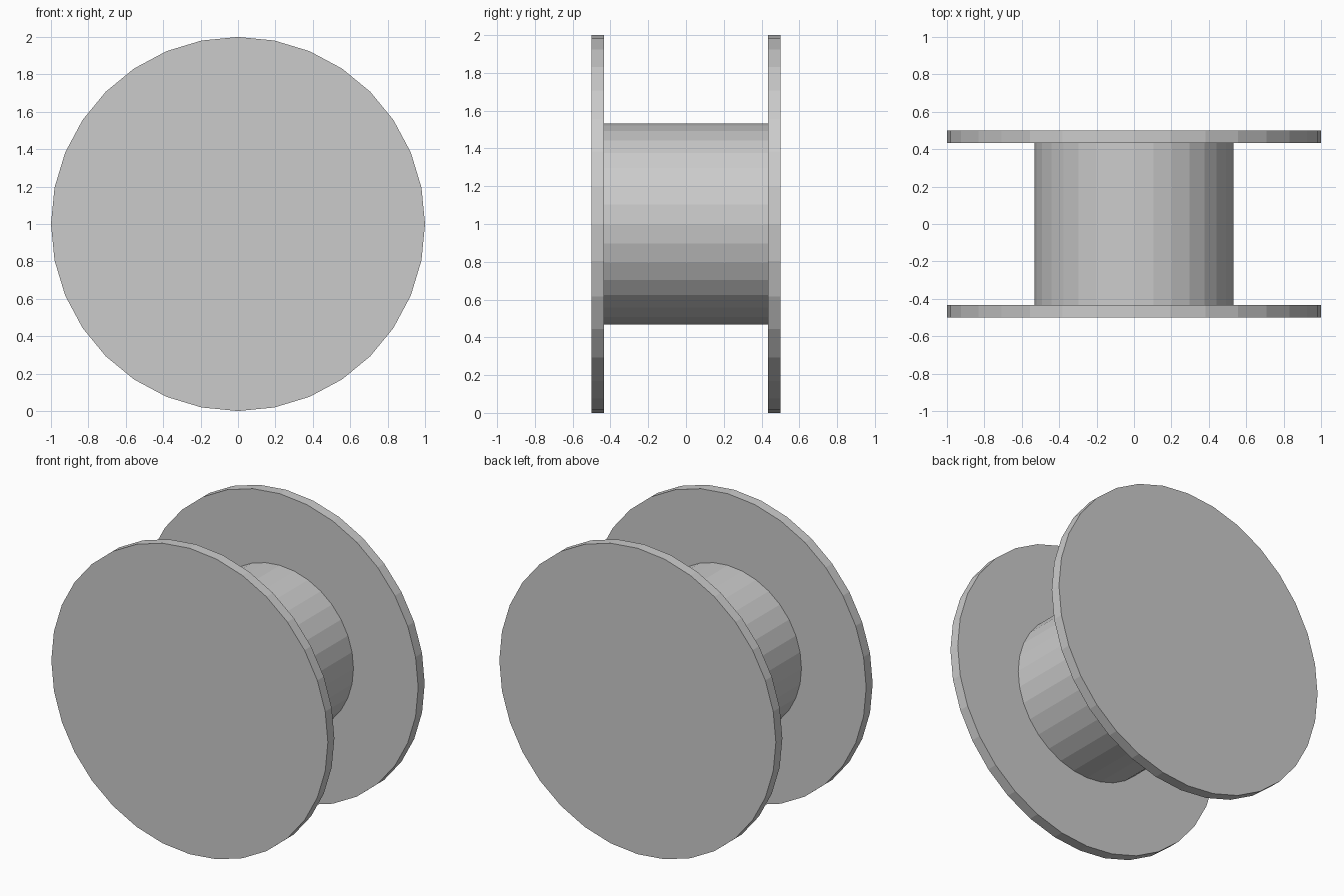
import bpy, bmesh
from math import sin, cos, tau

if "Cube" in bpy.data.objects:
    bpy.data.objects.remove(bpy.data.objects["Cube"])

SIDES = 32
# Spool profile along y: (y, radius)
PROFILE = [(-0.5, 1.0), (-0.433, 1.0), (-0.433, 0.532),
           (0.433, 0.532), (0.433, 1.0), (0.5, 1.0)]


def ring(bm, y, r):
    return [bm.verts.new((r * sin(tau * i / SIDES), y, 1 + r * cos(tau * i / SIDES)))
            for i in range(SIDES)]


# Spool: two flanges and a core as one closed lathed shell
bm = bmesh.new()
rings = [ring(bm, y, r) for y, r in PROFILE]
for a, b in zip(rings, rings[1:]):
    for i in range(SIDES):
        j = (i + 1) % SIDES
        bm.faces.new((a[i], a[j], b[j], b[i]))

# Flat outer discs
bm.faces.new(rings[0])
bm.faces.new(rings[-1])
bmesh.ops.recalc_face_normals(bm, faces=bm.faces)

mesh = bpy.data.meshes.new("spool")
bm.to_mesh(mesh)
bm.free()
bpy.context.collection.objects.link(bpy.data.objects.new("spool", mesh))
